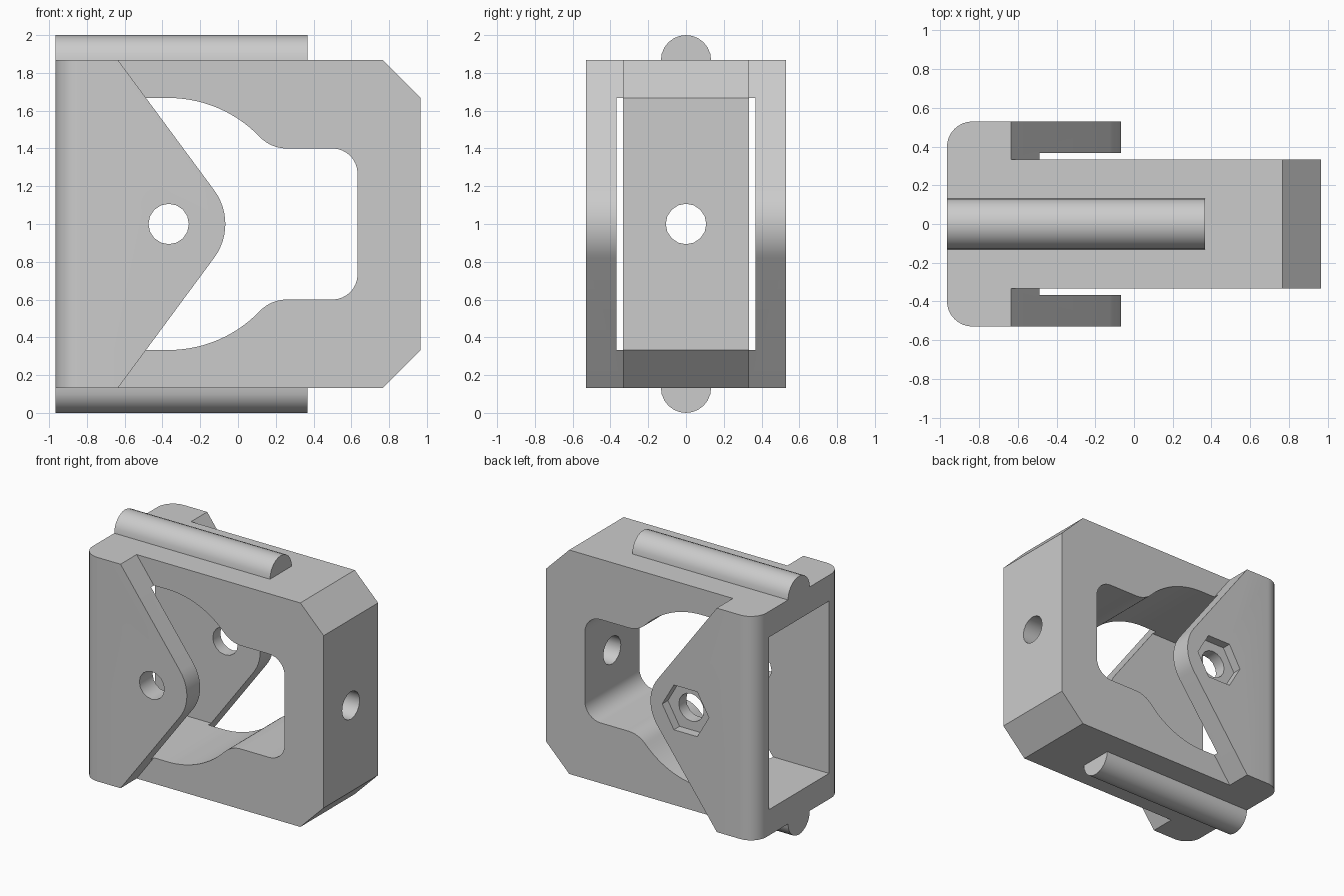
import bpy, bmesh
from math import cos, sin, radians, atan2, degrees, hypot
from mathutils import Matrix, Vector

if "Cube" in bpy.data.objects:
    bpy.data.objects.remove(bpy.data.objects["Cube"])

grey = bpy.data.materials.new("light grey")
grey.use_nodes = True
grey.diffuse_color = (0.6, 0.6, 0.6, 1)
grey.node_tree.nodes["Principled BSDF"].inputs["Base Color"].default_value = (0.6, 0.6, 0.6, 1)

LOW, HIGH, MID = 0.133, 1.867, 1.0     # body bottom, top, mid height
BACK, END = -0.967, 0.967              # open end and chamfered end
PIVOT = Vector((-0.367, MID))          # pivot hole centre in x, z


def arc(cx, cz, r, a0, a1, n):
    """Points (x, z) along an arc, angles in degrees."""
    angles = [radians(a0 + (a1 - a0) * i / n) for i in range(n + 1)]
    return [(cx + r * cos(a), cz + r * sin(a)) for a in angles]


def mirrored(half):
    """Close an upper half outline with its reflection about mid height."""
    return half + [(x, 2 * MID - z) for x, z in reversed(half) if abs(z - MID) > 1e-4]


def prism(name, outline, start, end, axis="y"):
    """Extrude an outline along y (outline in x, z) or x (outline in y, z)."""
    bm = bmesh.new()
    place = (lambda a, b: (a, start, b)) if axis == "y" else (lambda a, b: (start, a, b))
    step = (0, end - start, 0) if axis == "y" else (end - start, 0, 0)
    face = bm.faces.new([bm.verts.new(place(a, b)) for a, b in outline])
    side = bmesh.ops.extrude_face_region(bm, geom=[face])
    bmesh.ops.translate(bm, vec=step, verts=[v for v in side["geom"] if isinstance(v, bmesh.types.BMVert)])
    bmesh.ops.recalc_face_normals(bm, faces=bm.faces)
    mesh = bpy.data.meshes.new(name)
    bm.to_mesh(mesh)
    bm.free()
    mesh.materials.append(grey)
    obj = bpy.data.objects.new(name, mesh)
    bpy.context.collection.objects.link(obj)
    return obj


def combine(obj, tool, operation):
    """Apply a boolean and remove the tool."""
    tool.hide_render = True
    mod = obj.modifiers.new(tool.name, "BOOLEAN")
    mod.object, mod.operation, mod.solver = tool, operation, "EXACT"
    bpy.context.view_layer.objects.active = obj
    bpy.ops.object.modifier_apply(modifier=mod.name)
    bpy.data.objects.remove(tool)


def smooth(obj):
    bpy.ops.object.select_all(action="DESELECT")
    obj.select_set(True)
    bpy.context.view_layer.objects.active = obj
    bpy.ops.object.shade_smooth_by_angle(angle=radians(30))


# Main block with chamfered end
bracket = prism("bracket", mirrored([(BACK, HIGH), (END - 0.2, HIGH), (END, HIGH - 0.2)]), -0.333, 0.333)

# Wider pointed cheeks, rounded at the nose and the outer back edges
nose = arc(*PIVOT, 0.3, 36.5, 0, 6)
cheeks = prism("cheeks", mirrored([(BACK, HIGH), (-0.635, HIGH)] + nose), -0.53, 0.53)
bm = bmesh.new()
bm.from_mesh(cheeks.data)
back_edges = [e for e in bm.edges
              if all(v.co.x < BACK + 0.01 for v in e.verts)
              and abs(e.verts[0].co.y - e.verts[1].co.y) < 0.01]
bmesh.ops.bevel(bm, geom=back_edges, offset=0.133, segments=8, profile=0.5, affect="EDGES")
bm.to_mesh(cheeks.data)
bm.free()
combine(bracket, cheeks, "UNION")

# Wheel opening: large arc around the pivot, fillet, then a rounded slot
R, r, ledge = 0.667, 0.2, 1.4
dz = ledge + r - MID
dx = ((R + r) ** 2 - dz ** 2) ** 0.5
meet = degrees(atan2(dz, dx))
half = [(BACK - 0.1, MID + R)]
half += arc(*PIVOT, R, 90, meet, 14)
half += arc(PIVOT.x + dx, ledge + r, r, 180 + meet, 270, 8)[1:]
half += arc(0.5, ledge - 0.133, 0.133, 90, 0, 8)
combine(bracket, prism("opening", mirrored(half), -0.368, 0.368), "DIFFERENCE")

# Pivot hole, hexagonal nut pocket and end hole
hole = arc(*PIVOT, 0.107, 0, 360, 16)[:-1]
combine(bracket, prism("pivot_hole", hole, -0.7, 0.7), "DIFFERENCE")
nut = arc(*PIVOT, 0.2, 0, 360, 6)[:-1]
combine(bracket, prism("nut_pocket", nut, 0.46, 0.7), "DIFFERENCE")
end_hole = arc(0, MID, 0.107, 0, 360, 16)[:-1]
combine(bracket, prism("end_hole", end_hole, 0.5, 1.1, "x"), "DIFFERENCE")
smooth(bracket)

# Half-round rails on top and bottom
for name, z, a in (("top_rail", HIGH, 0), ("bottom_rail", LOW, 180)):
    smooth(prism(name, arc(0, z, 0.133, a, a + 180, 12), BACK, 0.367, "x"))
